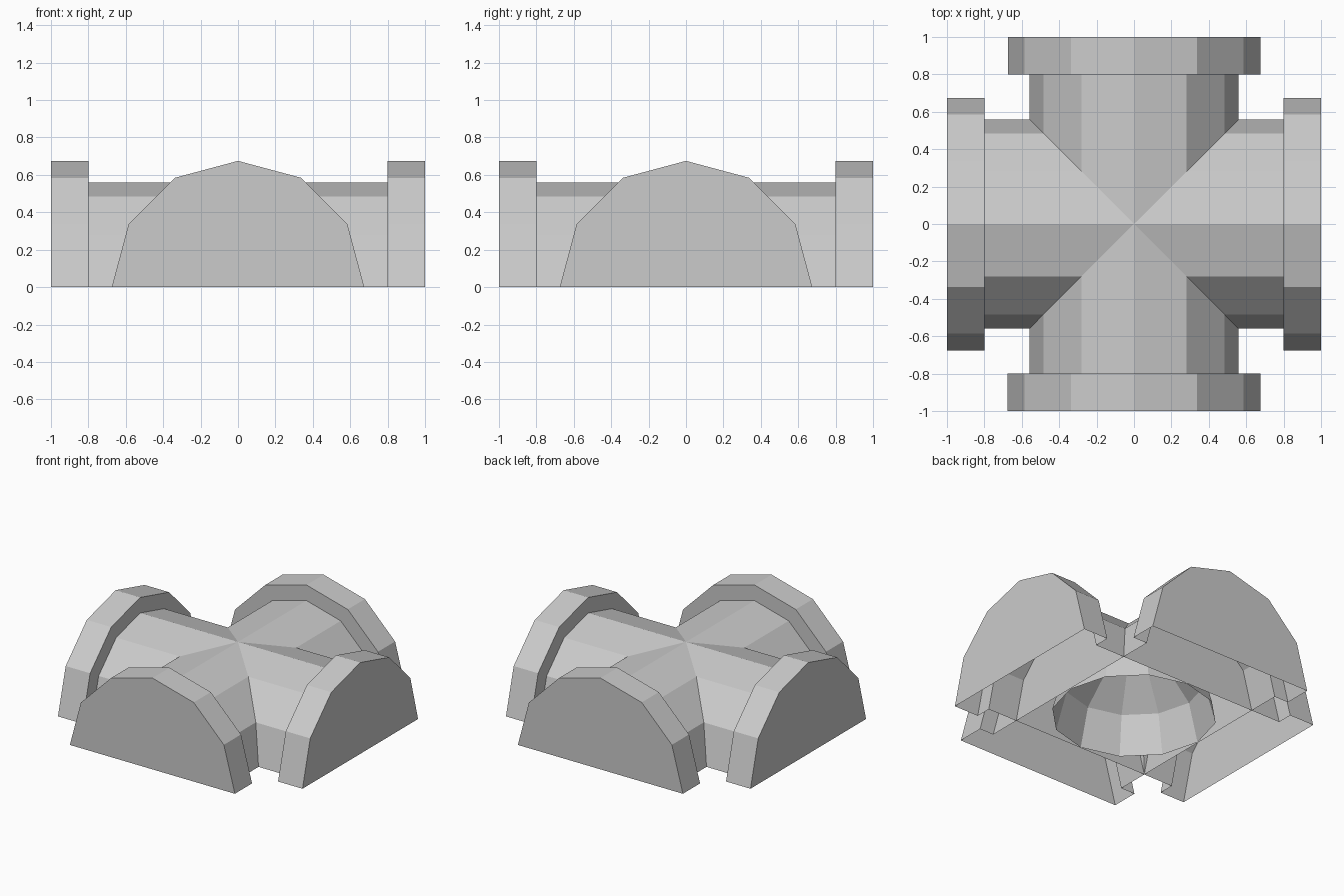
import bpy, bmesh
from math import sin, cos, pi
from mathutils import Matrix

if "Cube" in bpy.data.objects:
    bpy.data.objects.remove(bpy.data.objects["Cube"])

BODY, FLANGE = 0.56, 0.675   # radii of the 12-sided half sections
STEP, END = 0.8, 1.0         # where the flange starts and ends


def arc(r):
    return [(-r * cos(i * pi / 6), r * sin(i * pi / 6)) for i in range(7)]


def finish(bm, name):
    me = bpy.data.meshes.new(name)
    bm.to_mesh(me)
    bm.free()
    ob = bpy.data.objects.new(name, me)
    bpy.context.collection.objects.link(ob)
    return ob


def four_ways(bm):
    geom = bm.verts[:] + bm.edges[:] + bm.faces[:]
    for k in range(1, 4):
        new = bmesh.ops.duplicate(bm, geom=geom)["geom"]
        verts = [g for g in new if isinstance(g, bmesh.types.BMVert)]
        bmesh.ops.rotate(bm, verts=verts, matrix=Matrix.Rotation(k * pi / 2, 3, 'Z'))
    bmesh.ops.remove_doubles(bm, verts=bm.verts[:], dist=0.0005)


# Crossing vault: one front arm, open below, mitred on the diagonals, repeated four times
bm = bmesh.new()
rows = [
    [(x, -abs(x), z) for x, z in arc(BODY)],
    [(x, -STEP, z) for x, z in arc(BODY)],
    [(x, -STEP, z) for x, z in arc(FLANGE)],
    [(x, -END, z) for x, z in arc(FLANGE)],
]
rows = [[bm.verts.new(p) for p in row] for row in rows]
for a, b in zip(rows, rows[1:]):
    for i in range(6):
        bm.faces.new((a[i], b[i], b[i + 1], a[i + 1]))
bm.faces.new(rows[-1][::-1])
four_ways(bm)
finish(bm, "cross_vault")

# Inner walls closing each arm off from the central space
bm = bmesh.new()
bm.faces.new([bm.verts.new((x, -BODY, z)) for x, z in arc(BODY)][::-1])
four_ways(bm)
finish(bm, "inner_walls")

# Hollow faceted dome under the crossing, facing inward
bm = bmesh.new()
bmesh.ops.create_uvsphere(bm, u_segments=12, v_segments=6, radius=BODY - 0.005)
low = [v for v in bm.verts if v.co.z < -0.001]
bmesh.ops.delete(bm, geom=low, context='VERTS')
bmesh.ops.reverse_faces(bm, faces=bm.faces[:])
finish(bm, "inner_dome")
